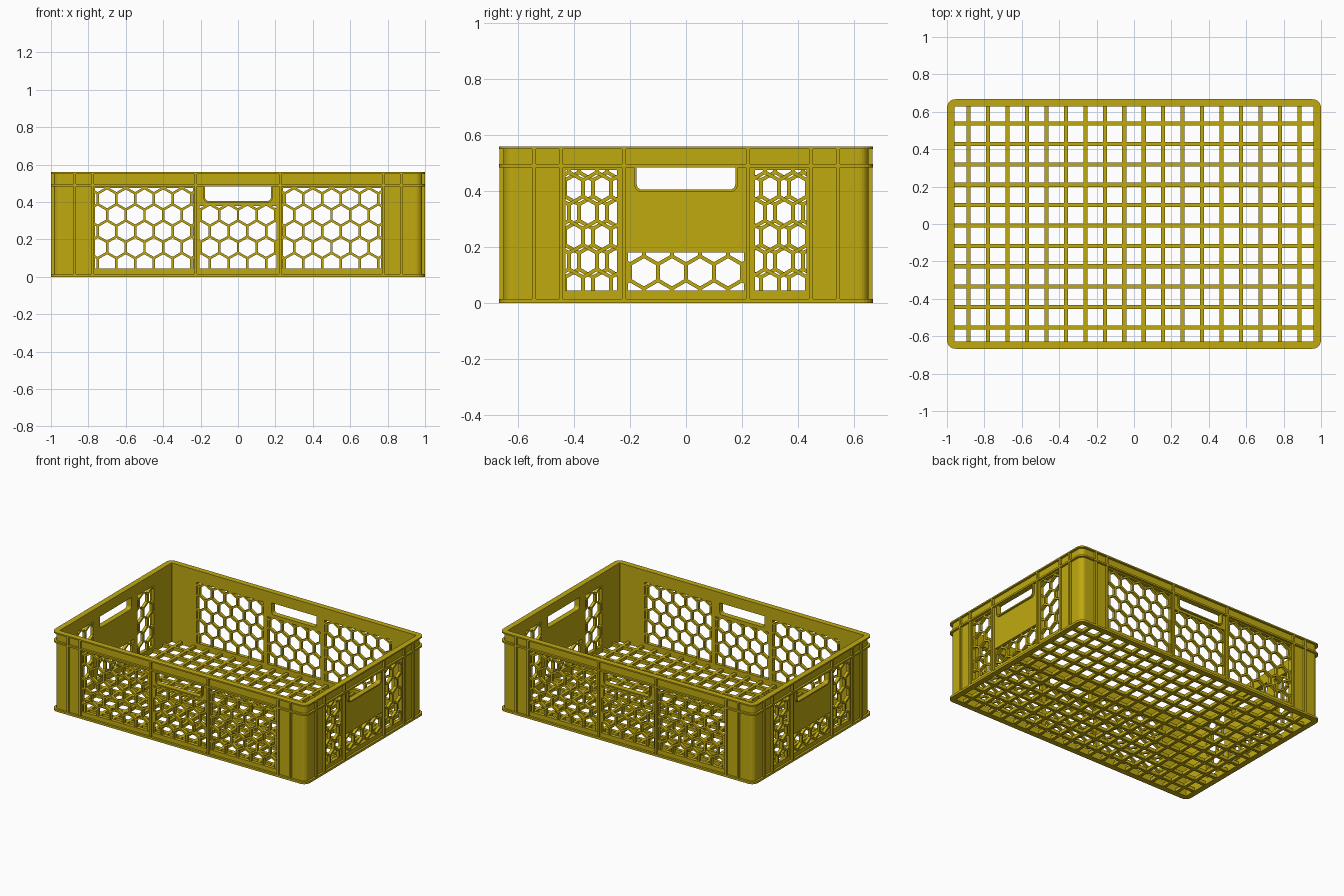
import bpy, bmesh
from math import cos, sin, pi, sqrt, radians
from mathutils import Matrix, Vector

cube = bpy.data.objects.get("Cube")
if cube:
    bpy.data.objects.remove(cube, do_unlink=True)

plastic = bpy.data.materials.new("olive yellow plastic")
plastic.use_nodes = True
COLOUR = (0.53, 0.40, 0.005, 1)
plastic.diffuse_color = COLOUR
plastic.node_tree.nodes["Principled BSDF"].inputs["Base Color"].default_value = COLOUR

HX, HY, HEIGHT = 1.0, 0.667, 0.56      # outer half sizes and height
RECESS, INSET = 0.015, 0.04            # wall outside and inside faces
PITCH = 0.1                            # honeycomb spacing


def finish(name, bm):
    bmesh.ops.recalc_face_normals(bm, faces=bm.faces)
    mesh = bpy.data.meshes.new(name)
    bm.to_mesh(mesh)
    bm.free()
    mesh.materials.append(plastic)
    obj = bpy.data.objects.new(name, mesh)
    bpy.context.collection.objects.link(obj)
    return obj


def box(bm, lo, hi, matrix=Matrix()):
    lo, hi = Vector(lo), Vector(hi)
    place = Matrix.Translation((lo + hi) / 2) @ Matrix.Diagonal((hi - lo).to_4d())
    bmesh.ops.create_cube(bm, size=1, matrix=matrix @ place)


def rounded(x0, x1, y0, y1, low, high):
    """Rounded rectangle with separate lower and upper corner radii."""
    points = []
    corners = ((x1, y1, high, 0), (x0, y1, high, 1), (x0, y0, low, 2), (x1, y0, low, 3))
    for x, y, r, quarter in corners:
        cx = x - r if x == x1 else x + r
        cy = y - r if y == y1 else y + r
        for i in range(6):
            a = (quarter + i / 5) * pi / 2
            points.append((cx + r * cos(a), cy + r * sin(a)))
    return points


def prism(bm, loop, z0, z1, matrix=Matrix()):
    low, high = [[bm.verts.new(matrix @ Vector((x, y, z))) for x, y in loop] for z in (z0, z1)]
    bm.faces.new(low)
    bm.faces.new(high)
    for i in range(len(loop)):
        bm.faces.new((low[i - 1], low[i], high[i], high[i - 1]))


def ring(bm, outer, inner, z0, z1, matrix=Matrix()):
    loops = [[bm.verts.new(matrix @ Vector((x, y, z))) for x, y in loop]
             for loop, z in ((outer, z0), (outer, z1), (inner, z1), (inner, z0))]
    for k in range(4):
        a, b = loops[k - 1], loops[k]
        for i in range(len(a)):
            bm.faces.new((a[i - 1], a[i], b[i], b[i - 1]))


def crate_ring(name, outset, radius, inset, z0, z1):
    bm = bmesh.new()
    x, y, u, v = HX - outset, HY - outset, HX - inset, HY - inset
    ring(bm, rounded(-x, x, -y, y, radius, radius),
         rounded(-u, u, -v, v, 0.005, 0.005), z0, z1)
    return finish(name, bm)


def wall_frame(angle):
    """Local x runs along the wall, y goes up, z points outward."""
    return Matrix.Rotation(radians(angle), 4, "Z") @ Matrix.Rotation(pi / 2, 4, "X")


# Openings: (left, right, bottom, top, honeycomb phase along, honeycomb phase up)
long_openings = [(-0.765, -0.24, 0.045, 0.475, 0, 0.417),
                 (0.24, 0.765, 0.045, 0.475, 0, 0.417),
                 (-0.207, 0.207, 0.045, 0.38, 0, 0.417)]
short_openings = [(-0.43, -0.246, 0.045, 0.475, -0.018, 0.41),
                  (0.246, 0.43, 0.045, 0.475, -0.018, 0.41),
                  (-0.207, 0.207, 0.045, 0.18, 0.05, 0.11)]
long_ribs, short_ribs = (0.225, 0.777, 0.872), (0.222, 0.447, 0.543)
walls = [(0, HY, long_openings, long_ribs), (180, HY, long_openings, long_ribs),
         (90, HX, short_openings, short_ribs), (-90, HX, short_openings, short_ribs)]


def honeycomb(target, opening, z0, z1, frame):
    """Hexagon lattice of struts, trimmed to the opening and added to target."""
    x0, x1, y0, y1, px, py = opening
    radius, row = PITCH / sqrt(3), PITCH * sqrt(3) / 2
    bm = bmesh.new()
    for j in range(-7, 4):
        for i in range(-11, 12):
            centre = Vector((px + (i + (j % 2) / 2) * PITCH, py + j * row, 0))
            if not (x0 - PITCH < centre.x < x1 + PITCH and y0 - PITCH < centre.y < y1 + PITCH):
                continue
            for k in range(3):
                a = radians(60 * (k + 1))
                middle = centre + Vector((cos(a), sin(a), 0)) * PITCH / 2
                place = Matrix.Translation(middle) @ Matrix.Rotation(a, 4, "Z")
                box(bm, (-0.0065, -radius / 2 - 0.003, z0), (0.0065, radius / 2 + 0.003, z1), place)
    trim = 0.003
    for point, normal in (((x0 - trim, 0, 0), (-1, 0, 0)), ((x1 + trim, 0, 0), (1, 0, 0)),
                          ((0, y0 - trim, 0), (0, -1, 0)), ((0, y1 + trim, 0), (0, 1, 0))):
        bmesh.ops.bisect_plane(bm, geom=bm.verts[:] + bm.edges[:] + bm.faces[:],
                               plane_co=point, plane_no=normal, clear_outer=True)
    bm.transform(frame)
    scratch = bpy.data.meshes.new("scratch")
    bm.to_mesh(scratch)
    bm.free()
    target.from_mesh(scratch)
    bpy.data.meshes.remove(scratch)


# Details on the four walls
cuts, mesh_bm, ribs, collars = (bmesh.new() for _ in range(4))
handle = rounded(-0.176, 0.176, 0.405, 0.486, 0.02, 0.002)
handle_edge = rounded(-0.185, 0.185, 0.396, 0.492, 0.028, 0.002)
for angle, dist, openings, rib_places in walls:
    frame = wall_frame(angle)
    for opening in openings:
        x0, x1, y0, y1 = opening[:4]
        box(cuts, (x0, y0, dist - 0.08), (x1, y1, dist + 0.03), frame)
        honeycomb(mesh_bm, opening, dist - INSET + 0.002, dist - RECESS - 0.002, frame)
    prism(cuts, handle, dist - 0.08, dist + 0.03, frame)
    ring(collars, handle_edge, handle, dist - 0.02, dist - 0.002, frame)
    for place in rib_places:
        for side in (-1, 1):
            box(ribs, (side * place - 0.007, 0.005, dist - 0.025),
                (side * place + 0.007, HEIGHT - 0.004, dist - 0.001), frame)
finish("honeycomb_panels", mesh_bm)
finish("vertical_ribs", ribs)
finish("handle_collars", collars)

# Wall shell with the openings cut through
shell = crate_ring("wall_shell", RECESS, 0.035, INSET, 0.001, HEIGHT - 0.001)
cutter = finish("opening_cutter", cuts)
cutter.hide_render = True
boolean = shell.modifiers.new("openings", "BOOLEAN")
boolean.operation = "DIFFERENCE"
boolean.solver = "EXACT"
boolean.object = cutter
bpy.context.view_layer.update()
cut_mesh = bpy.data.meshes.new_from_object(shell.evaluated_get(bpy.context.evaluated_depsgraph_get()))
shell.modifiers.clear()
shell.data = cut_mesh
bpy.data.objects.remove(cutter, do_unlink=True)

# Horizontal bands around the crate
crate_ring("base_flange", 0, 0.045, INSET, 0, 0.015)
crate_ring("middle_rib", 0, 0.045, 0.03, 0.484, 0.496)
crate_ring("top_flange", 0, 0.045, INSET, HEIGHT - 0.01, HEIGHT)

# Floor grid
floor = bmesh.new()
BAR, FLOOR_TOP = 0.011, 0.024
for i in range(18):
    x = (i - 8.5) * 0.104
    box(floor, (x - BAR, 0.03 - HY, 0.001), (x + BAR, HY - 0.03, FLOOR_TOP))
for i in range(11):
    y = (i - 5) * 0.109 - 0.008
    box(floor, (0.03 - HX, y - BAR, 0.001), (HX - 0.03, y + BAR, FLOOR_TOP))
finish("floor_grid", floor)
